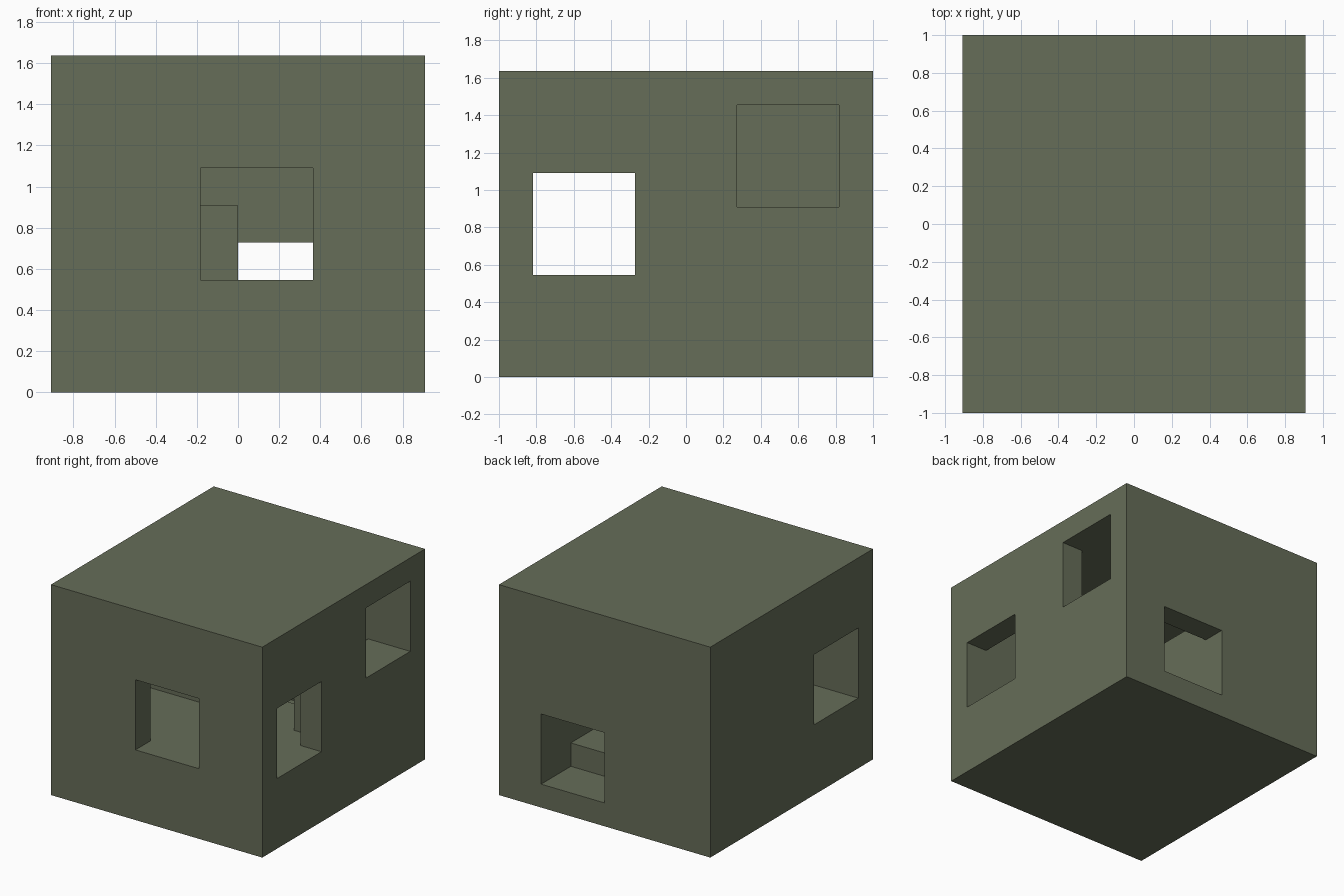
import bpy
import bmesh
import math

UNIT = 1 / 11  # the whole block sits on this module

if "Cube" in bpy.data.objects:
    bpy.data.objects.remove(bpy.data.objects["Cube"])


def box(name, x, y, z):
    """Axis-aligned box from (low, high) spans, in modules."""
    bm = bmesh.new()
    bmesh.ops.create_cube(bm, size=1)
    for v in bm.verts:
        v.co = [span[0 if c < 0 else 1] * UNIT for c, span in zip(v.co, (x, y, z))]
    mesh = bpy.data.meshes.new(name)
    bm.to_mesh(mesh)
    bm.free()
    obj = bpy.data.objects.new(name, mesh)
    bpy.context.collection.objects.link(obj)
    return obj


def carve(target, name, x, y, z):
    """Cut a box-shaped space out of the target."""
    cutter = box(name, x, y, z)
    cutter.hide_render = True
    mod = target.modifiers.new(name, "BOOLEAN")
    mod.operation = "DIFFERENCE"
    mod.solver = "EXACT"
    mod.object = cutter
    bpy.context.view_layer.objects.active = target
    bpy.ops.object.modifier_apply(modifier=name)
    bpy.data.objects.remove(cutter)


# Solid outer block
house = box("house_block", (-10, 10), (-11, 11), (0, 18))

# Interior: upper room, sunken front hall, stairs down to the back door
TOP = 16
carve(house, "upper_room", (-8, 8), (-9, 9), (10, TOP))
carve(house, "front_hall", (-8, 8), (-9, -1), (6, TOP - 1))
carve(house, "passage", (0, 6), (-2, 9), (6, TOP - 1))
carve(house, "middle_step", (0, 6), (3, 9), (4, TOP - 1))
carve(house, "bottom_step", (0, 6), (7, 9), (2, TOP - 1))

# Openings through the walls
carve(house, "back_door", (0, 6), (8, 12), (2, 8))
carve(house, "front_window", (-2, 4), (-12, -8), (6, 12))
carve(house, "right_window", (-11, -7), (-9, -3), (6, 12))
carve(house, "left_window", (7, 11), (-9, -3), (6, 12))
carve(house, "upper_window", (7, 11), (3, 9), (10, 16))

# Merge coplanar faces left by the cuts
bm = bmesh.new()
bm.from_mesh(house.data)
bmesh.ops.remove_doubles(bm, verts=bm.verts, dist=1e-4)
bmesh.ops.dissolve_limit(bm, angle_limit=math.radians(1), verts=bm.verts, edges=bm.edges)
bm.to_mesh(house.data)
bm.free()

# Single flat colour
colour = (0.133, 0.153, 0.098, 1)
mat = bpy.data.materials.new("olive_grey")
mat.use_nodes = True
mat.diffuse_color = colour
mat.node_tree.nodes["Principled BSDF"].inputs["Base Color"].default_value = colour
house.data.materials.clear()
house.data.materials.append(mat)
for poly in house.data.polygons:
    poly.material_index = 0
    poly.use_smooth = False
